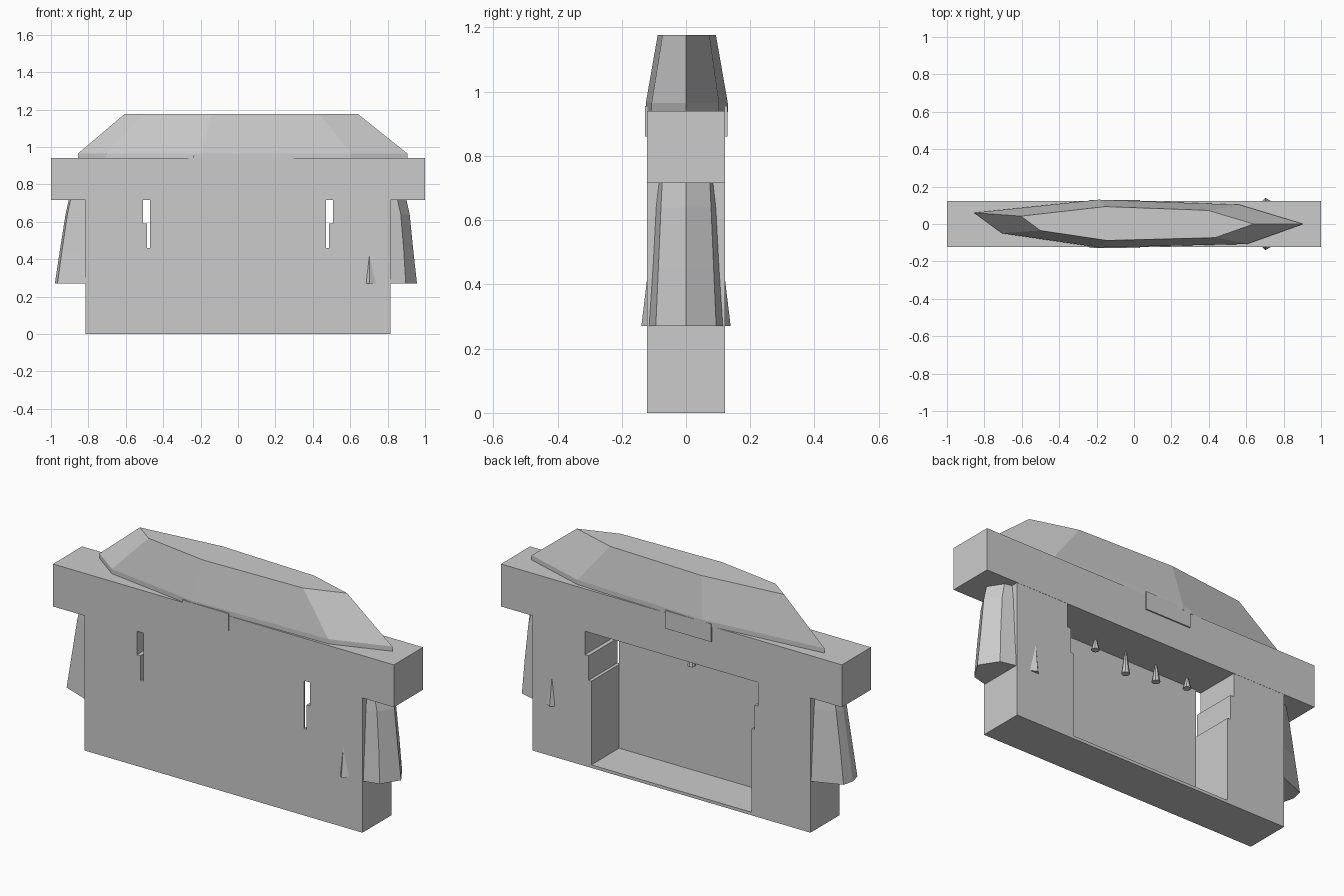
import bpy, bmesh

if "Cube" in bpy.data.objects:
    bpy.data.objects.remove(bpy.data.objects["Cube"])


def finish(name, bm):
    bmesh.ops.recalc_face_normals(bm, faces=bm.faces)
    me = bpy.data.meshes.new(name)
    bm.to_mesh(me)
    bm.free()
    ob = bpy.data.objects.new(name, me)
    bpy.context.collection.objects.link(ob)
    return ob


def box(name, x0, x1, y0, y1, z0, z1):
    return loft(name, [[(x0, y0, z), (x1, y0, z), (x1, y1, z), (x0, y1, z)] for z in (z0, z1)])


def loft(name, rings):
    """Skin equal-length rings of points and cap both ends."""
    bm = bmesh.new()
    vs = [[bm.verts.new(p) for p in r] for r in rings]
    n = len(vs[0])
    for a, b in zip(vs, vs[1:]):
        for i in range(n):
            j = (i + 1) % n
            bm.faces.new((a[i], a[j], b[j], b[i]))
    bm.faces.new(vs[0][::-1])
    bm.faces.new(vs[-1])
    return finish(name, bm)


# stacked pillar stones, both sides
for side, s in (("left", -1), ("right", 1)):
    for part, inner, z0, z1 in (("lower", .47, 0, .46), ("middle", .487, .46, .59), ("upper", .508, .59, .72)):
        x0, x1 = sorted((s * inner, s * .815))
        box(f"{side}_pillar_{part}_stone", x0, x1, -.121, .121, z0, z1)

# thin front panel and floor of the recess, open at the back
box("front_panel", -.471, .471, -.121, -.111, 0, .72)
box("recess_floor", -.471, .471, -.121, .121, 0, .016)

# lintel and the stone set into it
box("lintel", -1, 1, -.122, .122, .715, .94)
box("keystone", -.238, .032, -.127, .129, .86, .955)

# faceted cap slab, chamfered and off-centre
outer = [(-.855, .06), (-.705, -.05), (-.19, -.125), (.605, -.107),
         (.905, 0), (.565, .103), (-.19, .13)]
inner = [(-.605, .042), (-.5, -.035), (-.145, -.088), (.433, -.073),
         (.64, 0), (.395, .073), (-.155, .093)]
loft("cap_slab", [[(x, y, .937) for x, y in outer],
                  [(x, y, .965) for x, y in outer],
                  [(x, y, 1.177) for x, y in inner]])

# flared side buttresses: z, wall y, shoulder x, shoulder y, ridge x
right = [(.27, .116, .897, .094, .957), (.45, .104, .886, .086, .937),
         (.64, .094, .870, .078, .918), (.72, .085, .852, .074, .900)]
loft("right_buttress", [[(.81, -w, z), (sx, -sy, z), (rx, 0, z), (sx, sy, z), (.81, w, z)]
                        for z, w, sx, sy, rx in right])
left = [(.27, .118, .965, .058, .979), (.45, .106, .940, .05, .952),
        (.64, .094, .912, .044, .922), (.72, .085, .895, .04, .904)]
loft("left_buttress", [[(-.81, -w, z), (-sx, -sy, z), (-rx, 0, z), (-sx, sy, z), (-.81, w, z)]
                       for z, w, sx, sy, rx in left])

# small wedge on the front and back of the right pillar
for name, s in (("front_wedge", -1), ("back_wedge", 1)):
    bm = bmesh.new()
    a, b, c, d = [bm.verts.new((x, s * y, z)) for x, y, z in
                  ((.682, .118, .27), (.703, .139, .27), (.742, .118, .27), (.702, .119, .435))]
    for f in ((a, b, c), (a, b, d), (b, c, d), (c, a, d)):
        bm.faces.new(f)
    finish(name, bm)

# hanging drips under the lintel, wide end down
for i, (x, z) in enumerate(((.19, .66), (.005, .60), (-.18, .625), (-.37, .66))):
    bm = bmesh.new()
    top = .725
    bmesh.ops.create_cone(bm, cap_ends=True, segments=8, radius1=.021, radius2=.004, depth=top - z)
    bmesh.ops.translate(bm, verts=bm.verts, vec=(x, -.055, (top + z) / 2))
    finish(f"drip_{i + 1}", bm)
